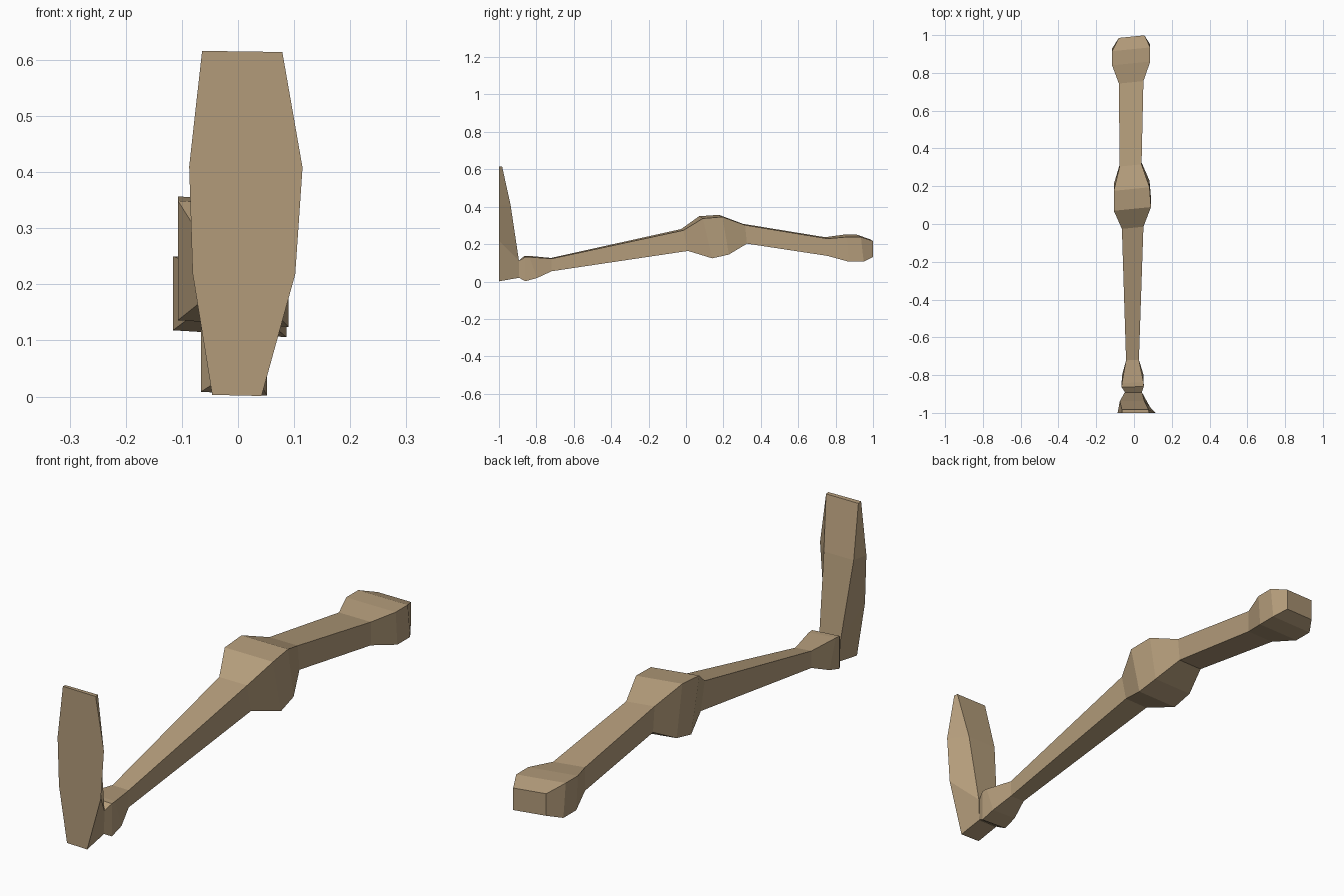
import bpy, bmesh

tan = bpy.data.materials.new("tan")
tan.diffuse_color = (0.45, 0.33, 0.195, 1)


def loft(name, rings):
    """Skin a list of equal-sized vertex rings and cap both ends."""
    bm = bmesh.new()
    loops = [[bm.verts.new(p) for p in ring] for ring in rings]
    n = len(loops[0])
    for a, b in zip(loops, loops[1:]):
        for i in range(n):
            j = (i + 1) % n
            bm.faces.new((a[i], a[j], b[j], b[i]))
    bm.faces.new(loops[0])
    bm.faces.new(loops[-1])
    bmesh.ops.recalc_face_normals(bm, faces=bm.faces)
    me = bpy.data.meshes.new(name)
    bm.to_mesh(me)
    bm.free()
    me.materials.append(tan)
    ob = bpy.data.objects.new(name, me)
    bpy.context.collection.objects.link(ob)
    return ob


def station(yt, zt, yb, zb, xl, xr, yaw=0.1, roll=0.06):
    """Four-sided cross-section, slightly yawed and rolled like the limb."""
    cx = (xl + xr) / 2
    pts = [(xl, yt, zt), (xr, yt, zt), (xr, yb, zb), (xl, yb, zb)]
    return [(x, y + yaw * (x - cx), z - roll * (x - cx)) for x, y, z in pts]


# Limb: ankle, shin, knee, thigh and hip in one tapered run
limb = [
    station(-0.895, 0.11, -0.895, 0.022, -0.045, 0.04, 0, 0),
    station(-0.862, 0.134, -0.862, 0.005, -0.066, 0.052, 0.03),
    station(-0.84, 0.134, -0.80, 0.022, -0.064, 0.05, 0.05),
    station(-0.72, 0.124, -0.72, 0.057, -0.042, 0.026, 0.05),
    station(-0.02, 0.277, 0.005, 0.167, -0.064, 0.05),
    station(0.08, 0.343, 0.13, 0.13, -0.107, 0.09),
    station(0.185, 0.351, 0.22, 0.15, -0.107, 0.082),
    station(0.31, 0.305, 0.32, 0.206, -0.076, 0.04),
    station(0.75, 0.233, 0.75, 0.141, -0.08, 0.05),
    station(0.85, 0.244, 0.86, 0.112, -0.116, 0.086),
    station(0.925, 0.244, 0.94, 0.112, -0.116, 0.086),
    station(0.992, 0.221, 0.992, 0.134, -0.08, 0.055),
]
loft("limb", limb)


# Foot: upright blade, flat in front, tapering to a thin tip
def blade(z, xl, xr, bl, br, yb, zb):
    return [(xl, -1, z), (xr, -1, z - 0.002), (br, yb, zb), (bl, yb, zb)]


loft("foot", [
    blade(0.003, -0.046, 0.042, -0.045, 0.04, -0.893, 0.02),
    blade(0.22, -0.081, 0.102, -0.05, 0.043, -0.893, 0.11),
    blade(0.41, -0.087, 0.115, -0.075, 0.055, -0.938, 0.41),
    blade(0.616, -0.064, 0.079, -0.064, 0.077, -0.983, 0.614),
])
